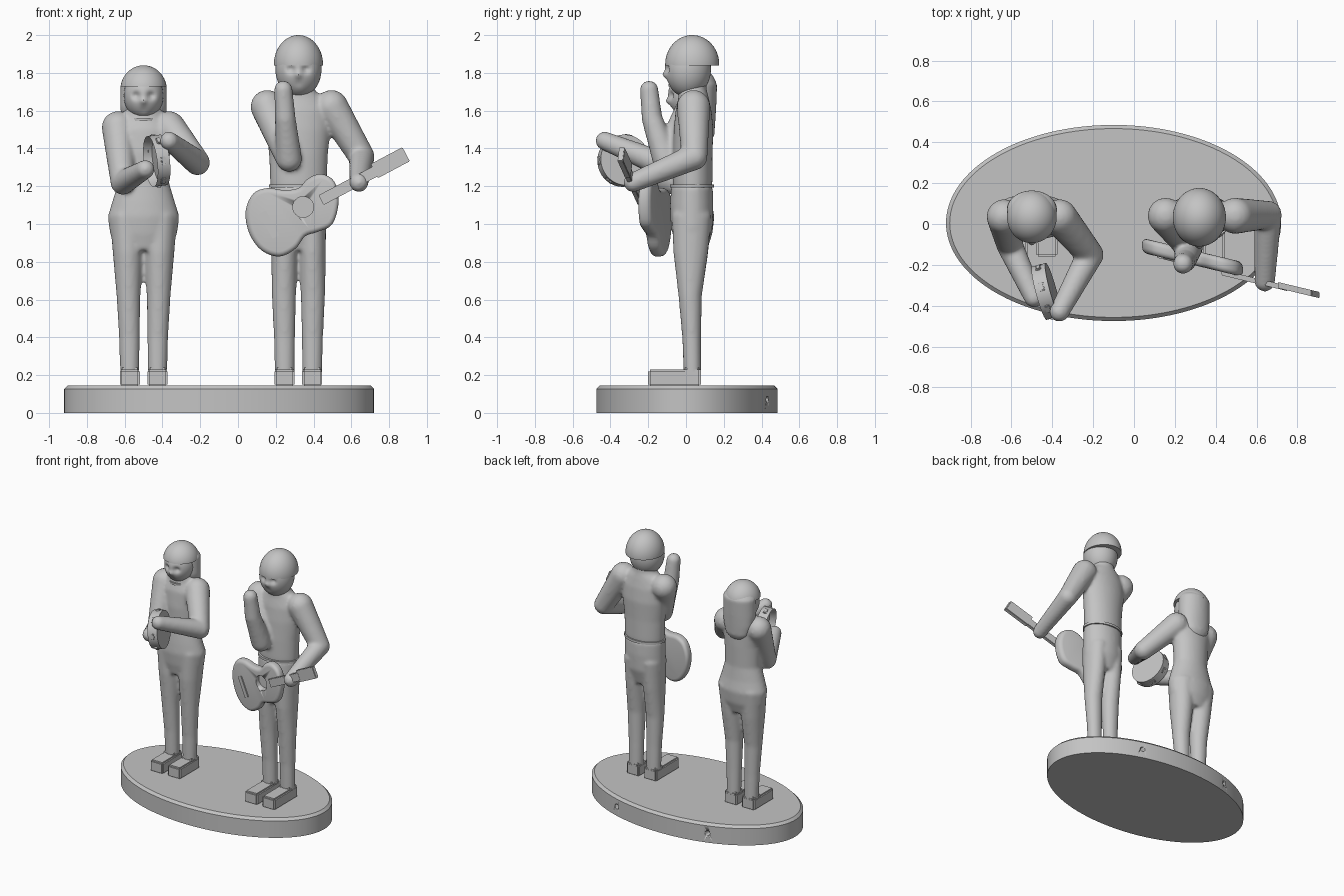
import bpy, bmesh
from math import cos, sin, pi, radians, exp
from mathutils import Vector, Matrix

cube = bpy.data.objects.get("Cube")
if cube:
    bpy.data.objects.remove(cube)

grey = bpy.data.materials.new("plain grey")
grey.use_nodes = True
grey.diffuse_color = (0.55, 0.55, 0.55, 1)
grey.node_tree.nodes["Principled BSDF"].inputs["Base Color"].default_value = grey.diffuse_color


def finish(name, bm, angle=40, voxel=0):
    bmesh.ops.recalc_face_normals(bm, faces=bm.faces)
    mesh = bpy.data.meshes.new(name)
    bm.to_mesh(mesh)
    bm.free()
    mesh.materials.append(grey)
    for p in mesh.polygons:
        p.use_smooth = True
    mesh.set_sharp_from_angle(angle=radians(angle))
    ob = bpy.data.objects.new(name, mesh)
    bpy.context.scene.collection.objects.link(ob)
    if voxel:
        fuse = ob.modifiers.new("fuse", 'REMESH')
        fuse.mode, fuse.voxel_size, fuse.use_smooth_shade = 'VOXEL', voxel, True
        soft = ob.modifiers.new("soften", 'SMOOTH')
        soft.factor, soft.iterations = 0.5, 8
    return ob


def ball(bm, centre, radii, u=16, v=10):
    m = Matrix.Translation(centre) @ Matrix.Diagonal((*radii, 1))
    return bmesh.ops.create_uvsphere(bm, u_segments=u, v_segments=v, radius=1, matrix=m)["verts"]


def limb(bm, *joints):
    # tapered tube through (x, y, z, radius) joints
    for a, b in zip(joints, joints[1:]):
        for i in range(15):
            p = Vector(a).lerp(Vector(b), i / 14)
            ball(bm, p[:3], (p[3],) * 3)


def loft(bm, cx, rows, n=40):
    # stack of ellipses: z, x offset, x radius, y radius, y centre
    rings = [[bm.verts.new((cx + dx + rx * cos(2 * pi * i / n), cy + ry * sin(2 * pi * i / n), z))
              for i in range(n)] for z, dx, rx, ry, cy in rows]
    for a, b in zip(rings, rings[1:]):
        for i in range(n):
            bm.faces.new((a[i], a[i - 1], b[i - 1], b[i]))
    bm.faces.new(rings[0])
    bm.faces.new(rings[-1])


def box(bm, centre, size, rot=Matrix(), bevel=0.006):
    m = Matrix.Translation(centre) @ rot @ Matrix.Diagonal((*size, 1))
    vs = bmesh.ops.create_cube(bm, size=1, matrix=m)["verts"]
    edges = list({e for v in vs for e in v.link_edges})
    bmesh.ops.bevel(bm, geom=edges, offset=bevel, segments=2, affect='EDGES')


def cut(target, name, centre, radius, depth):
    # round hole bored along y
    bm = bmesh.new()
    m = Matrix.Translation(centre) @ Matrix.Rotation(pi / 2, 4, 'X')
    bmesh.ops.create_cone(bm, cap_ends=True, segments=32, radius1=radius, radius2=radius,
                          depth=depth, matrix=m)
    cutter = finish(name, bm)
    cutter.hide_render = True
    cutter.hide_set(True)
    mod = target.modifiers.new(name, 'BOOLEAN')
    mod.operation, mod.object, mod.solver = 'DIFFERENCE', cutter, 'EXACT'


def face(name, centre, radii):
    # head with pressed-in eyes, a nose and a mouth
    bm = bmesh.new()
    dents = [(-.04, 0, .022, .02), (.04, 0, .022, .02), (0, -.03, -.014, .016), (0, -.075, .006, .02)]
    for v in ball(bm, centre, radii, 64, 48):
        d = v.co - Vector(centre)
        if d.y < 0:
            v.co.y += sum(k * exp(-((d.x - x) ** 2 + (d.z - z) ** 2) / (r * r)) for x, z, k, r in dents)
    return finish(name, bm)


def cap(name, centre, radii, level):
    # upper part of an ellipsoid, closed flat underneath
    bm = bmesh.new()
    ball(bm, centre, radii, 64, 40)
    cutg = bmesh.ops.bisect_plane(bm, geom=bm.verts[:] + bm.edges[:] + bm.faces[:],
                                  plane_co=(0, 0, level), plane_no=(0, 0, 1), clear_inner=True)
    bmesh.ops.contextual_create(bm, geom=[e for e in cutg["geom_cut"] if isinstance(e, bmesh.types.BMEdge)])
    return finish(name, bm)


def legs(bm, cx, rows):
    for side in (-1, 1):
        loft(bm, cx, [(z, side * dx, rx, ry, cy) for z, dx, rx, ry, cy in rows])


def feet(prefix, cx, toe):
    for side, label in ((-1, "right"), (1, "left")):
        bm = bmesh.new()
        x = cx + side * .073
        box(bm, (x, (toe + .08) / 2, .185), (.106, .08 - toe, .088), bevel=.01)
        box(bm, (x, .033, .225), (.1, .094, .03), bevel=.01)
        finish(f"{prefix}_{label}_shoe", bm)


# oval plinth with bored holes at the back
bm = bmesh.new()
bmesh.ops.create_cone(bm, cap_ends=True, segments=128, radius1=1, radius2=1, depth=.145,
                      matrix=Matrix.Translation((-.1, .005, .0725)) @ Matrix.Diagonal((.82, .48, 1, 1)))
rim = [e for e in bm.edges if all(v.co.z > .14 for v in e.verts)]
bmesh.ops.bevel(bm, geom=rim, offset=.018, segments=1, affect='EDGES')
plinth = finish("plinth", bm, 30)
for i, x in enumerate((.28, -.48)):
    cut(plinth, f"plinth_hole_cutter_{i}", (x, .43, .07), .018, .12)

# guitarist
GX = .32
bm = bmesh.new()
loft(bm, GX, [(1.17, 0, .145, .1, .035), (1.22, 0, .15, .105, .035), (1.36, 0, .155, .105, .035),
              (1.5, 0, .17, .105, .04), (1.6, 0, .17, .095, .04), (1.67, 0, .13, .08, .04),
              (1.71, 0, .085, .075, .035), (1.8, 0, .075, .075, .03)])
limb(bm, (.155, .04, 1.62, .09), (.27, -.11, 1.345, .07), (.25, -.18, 1.56, .056), (.24, -.195, 1.71, .05))
limb(bm, (.495, .04, 1.62, .09), (.655, .045, 1.355, .07), (.64, -.28, 1.22, .052))
finish("guitarist_upper_body", bm, voxel=.011)

bm = bmesh.new()
loft(bm, GX, [(1.2, 0, .15, .11, .032), (1.1, 0, .15, .115, .03), (.98, 0, .15, .11, .03), (.86, 0, .125, .075, .03)])
legs(bm, GX, [(1.05, .07, .078, .105, .03), (.85, .073, .071, .092, .025), (.62, .077, .064, .062, .022),
              (.4, .074, .056, .05, .03), (.17, .073, .052, .046, .035)])
finish("guitarist_trousers", bm, voxel=.011)

bm = bmesh.new()
loft(bm, GX, [(1.192, 0, .156, .116, .032), (1.21, 0, .156, .116, .032)], 64)
finish("guitarist_belt", bm)
feet("guitarist", GX, -.2)
face("guitarist_head", (GX, .01, 1.82), (.122, .122, .15))
cap("guitarist_hair", (GX, .033, 1.845), (.13, .143, .155), 1.838)

# guitar, laid out flat in x and z, then sheared to its angle
lean = Matrix(((1, 0, 0, 0), (-.24, 1, 0, -.095), (0, 0, 1, 0), (0, 0, 0, 1)))
outline = [(.08, 1.16), (.155, 1.19), (.24, 1.18), (.32, 1.19), (.37, 1.24), (.44, 1.265), (.51, 1.225),
           (.533, 1.12), (.5, 1.0), (.42, .958), (.355, .935), (.305, .87), (.22, .828), (.125, .86),
           (.06, .95), (.04, 1.065)]
bm = bmesh.new()
ring = []
count = len(outline)
for i in range(count):
    a, b, c, d = (Vector(outline[(i + k) % count]) for k in (-1, 0, 1, 2))
    for t in (0, .25, .5, .75):
        p = b + (c - a) * t / 2 + (a - b * 2.5 + c * 2 - d / 2) * t * t + ((b - c) * 3 + d - a) * t ** 3 / 2
        ring.append(bm.verts.new((p.x, -.036, p.y)))
front = bm.faces.new(ring)
back = bmesh.ops.extrude_face_region(bm, geom=[front])["geom"]
bmesh.ops.translate(bm, vec=(0, .072, 0), verts=[g for g in back if isinstance(g, bmesh.types.BMVert)])
edges = [e for e in bm.edges if abs(e.verts[0].co.y - e.verts[1].co.y) < .001]
bmesh.ops.bevel(bm, geom=edges, offset=.026, segments=4, profile=.5, affect='EDGES')
bm.transform(lean)
body = finish("guitar_body", bm)
cut(body, "sound_hole_cutter", (.345, -.215, 1.09), .055, .1)

tilt = Matrix.Rotation(radians(-28), 4, 'Y')
for name, centre, size in (("guitar_bridge", (.165, -.037, .997), (.04, .012, .15)),
                           ("guitar_neck", (.59, -.04, 1.206), (.34, .026, .058)),
                           ("guitar_headstock", (.806, -.035, 1.325), (.19, .03, .084))):
    bm = bmesh.new()
    box(bm, centre, size, tilt, .003)
    bm.transform(lean)
    finish(name, bm, 30)

# tambourine player
LX = -.5
bm = bmesh.new()
loft(bm, LX, [(.86, 0, .14, .08, .03), (.95, 0, .178, .105, .035), (1.04, 0, .19, .115, .035),
              (1.12, 0, .165, .105, .03), (1.22, 0, .135, .095, .03), (1.38, 0, .14, .1, .03),
              (1.5, 0, .165, .095, .035), (1.56, 0, .115, .075, .035), (1.66, 0, .065, .065, .03)])
legs(bm, LX, [(1.05, .09, .09, .1, .035), (.85, .083, .08, .09, .028), (.62, .08, .063, .062, .022),
              (.4, .075, .055, .05, .03), (.17, .073, .05, .046, .035)])
limb(bm, (-.635, .035, 1.51, .088), (-.61, -.1, 1.22, .066), (-.49, -.36, 1.29, .05))
limb(bm, (-.365, .035, 1.51, .088), (-.215, -.15, 1.325, .068), (-.365, -.43, 1.44, .05))
finish("tambourine_player_body", bm, voxel=.011)
feet("tambourine_player", LX, -.16)
face("tambourine_player_head", (LX, .02, 1.68), (.105, .115, .125))
cap("tambourine_player_fringe", (LX, .035, 1.71), (.123, .13, .13), 1.728)

bm = bmesh.new()
loft(bm, LX, [(1.43, 0, .05, .02, .11), (1.47, 0, .09, .045, .105), (1.54, 0, .115, .07, .085),
              (1.62, 0, .124, .09, .07), (1.74, 0, .122, .095, .07), (1.79, 0, .09, .08, .05)])
finish("tambourine_player_hair", bm, voxel=.01)

bm = bmesh.new()
loft(bm, LX, [(1.545, 0, .072, .075, .02), (1.56, 0, .072, .075, .02)])
finish("tambourine_player_collar", bm)

# tambourine: hollow drum with jingles set round its rim
axis = Vector((-.95, -.26, -.12)).normalized()
place = Matrix.Translation((-.43, -.33, 1.335)) @ axis.to_track_quat('Z', 'Y').to_matrix().to_4x4()
bm = bmesh.new()
bmesh.ops.create_cone(bm, cap_ends=True, segments=64, radius1=.135, radius2=.135, depth=.07)
open_side = [f for f in bm.faces if f.normal.z > .9]
bmesh.ops.inset_region(bm, faces=open_side, thickness=.014)
bmesh.ops.translate(bm, vec=(0, 0, -.045), verts=open_side[0].verts)
bm.transform(place)
finish("tambourine_drum", bm, 30)

bm = bmesh.new()
for i in range(7):
    turn = Matrix.Rotation(2 * pi * i / 7, 4, 'Z')
    box(bm, turn @ Vector((.134, 0, 0)), (.016, .045, .026), turn, .004)
bm.transform(place)
finish("tambourine_jingles", bm, 30)
